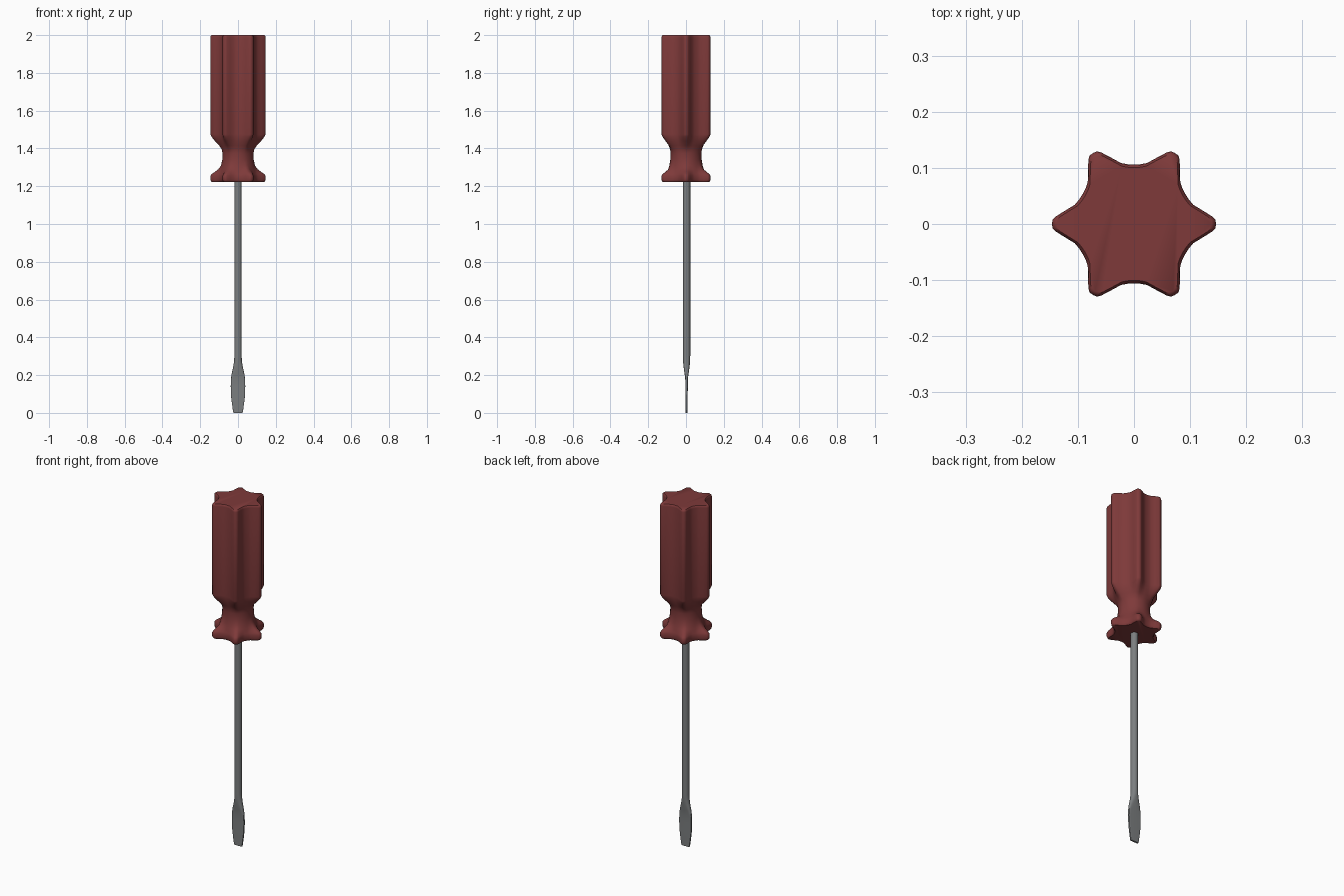
import bpy
import math

if "Cube" in bpy.data.objects:
    bpy.data.objects.remove(bpy.data.objects["Cube"])


def material(name, rgb):
    m = bpy.data.materials.new(name)
    m.diffuse_color = (*rgb, 1)
    m.use_nodes = True
    m.node_tree.nodes["Principled BSDF"].inputs["Base Color"].default_value = m.diffuse_color
    return m


def loft(name, rings, mat, angle):
    """Skin a stack of equal-length rings, with flat caps at both ends."""
    n = len(rings[0])
    verts = [p for ring in rings for p in ring]
    faces = [(k * n + i, k * n + (i + 1) % n, (k + 1) * n + (i + 1) % n, (k + 1) * n + i)
             for k in range(len(rings) - 1) for i in range(n)]
    faces.append(tuple(reversed(range(n))))
    faces.append(tuple(range(len(verts) - n, len(verts))))
    me = bpy.data.meshes.new(name)
    me.from_pydata(verts, [], faces)
    me.materials.append(mat)
    ob = bpy.data.objects.new(name, me)
    bpy.context.collection.objects.link(ob)
    bpy.ops.object.select_all(action='DESELECT')
    ob.select_set(True)
    bpy.context.view_layer.objects.active = ob
    bpy.ops.object.shade_smooth_by_angle(angle=math.radians(angle))
    return ob


red = material("dark red plastic", (0.21, 0.042, 0.042))
steel = material("grey steel", (0.20, 0.21, 0.215))

# Handle: six-lobed star section that blends into a round neck
half_lobe = [(0, .146), (3, .1455), (5.5, .140), (11, .125), (18, .111), (24, .107), (30, .106)]
lobe = [(-a, r) for a, r in half_lobe[:0:-1]][1:] + half_lobe
star = [(math.radians(60 * k + a), r) for k in range(6) for a, r in lobe]

# (height, star scale, blend towards round neck, neck radius)
levels = [(1.222, .94, 0, .083), (1.226, .98, 0, .083), (1.234, 1, 0, .083),
          (1.255, 1, 0, .083), (1.265, .97, .06, .09), (1.277, .95, .4, .095),
          (1.290, .95, .75, .092), (1.31, 1, .95, .087), (1.34, 1, 1, .083),
          (1.375, 1, 1, .082), (1.395, 1, .95, .083), (1.415, 1, .8, .088),
          (1.44, 1, .45, .094), (1.462, 1, .12, .098), (1.475, 1, 0, .1),
          (1.988, 1, 0, .1), (1.996, .985, 0, .1), (2.0, .95, 0, .1)]
rings = []
for z, scale, blend, neck in levels:
    ring = []
    for a, r in star:
        rr = r * scale * (1 - blend) + neck * blend
        ring.append((rr * math.cos(a), rr * math.sin(a), z))
    rings.append(ring)
loft("handle", rings, red, 40)

# Shaft and flat blade: round section flattening into a rectangle
SIDES = 24
# (height, half width, half thickness, squareness exponent)
sections = [(0, .024, .005, .25), (.012, .027, .005, .25), (.05, .032, .006, .25),
            (.09, .037, .006, .25), (.14, .0385, .0065, .25), (.18, .0375, .007, .3),
            (.21, .033, .011, .5), (.245, .025, .016, .8), (.275, .0205, .019, 1),
            (.30, .0195, .0195, 1), (1.24, .0195, .0195, 1)]


def power(v, e):
    return math.copysign(abs(v) ** e, v) if abs(v) > 1e-6 else 0.0


rings = []
for z, w, t, e in sections:
    angles = [2 * math.pi * i / SIDES for i in range(SIDES)]
    rings.append([(w * power(math.cos(a), e), .003 + t * power(math.sin(a), e), z)
                  for a in angles])
loft("shaft_and_blade", rings, steel, 40)
